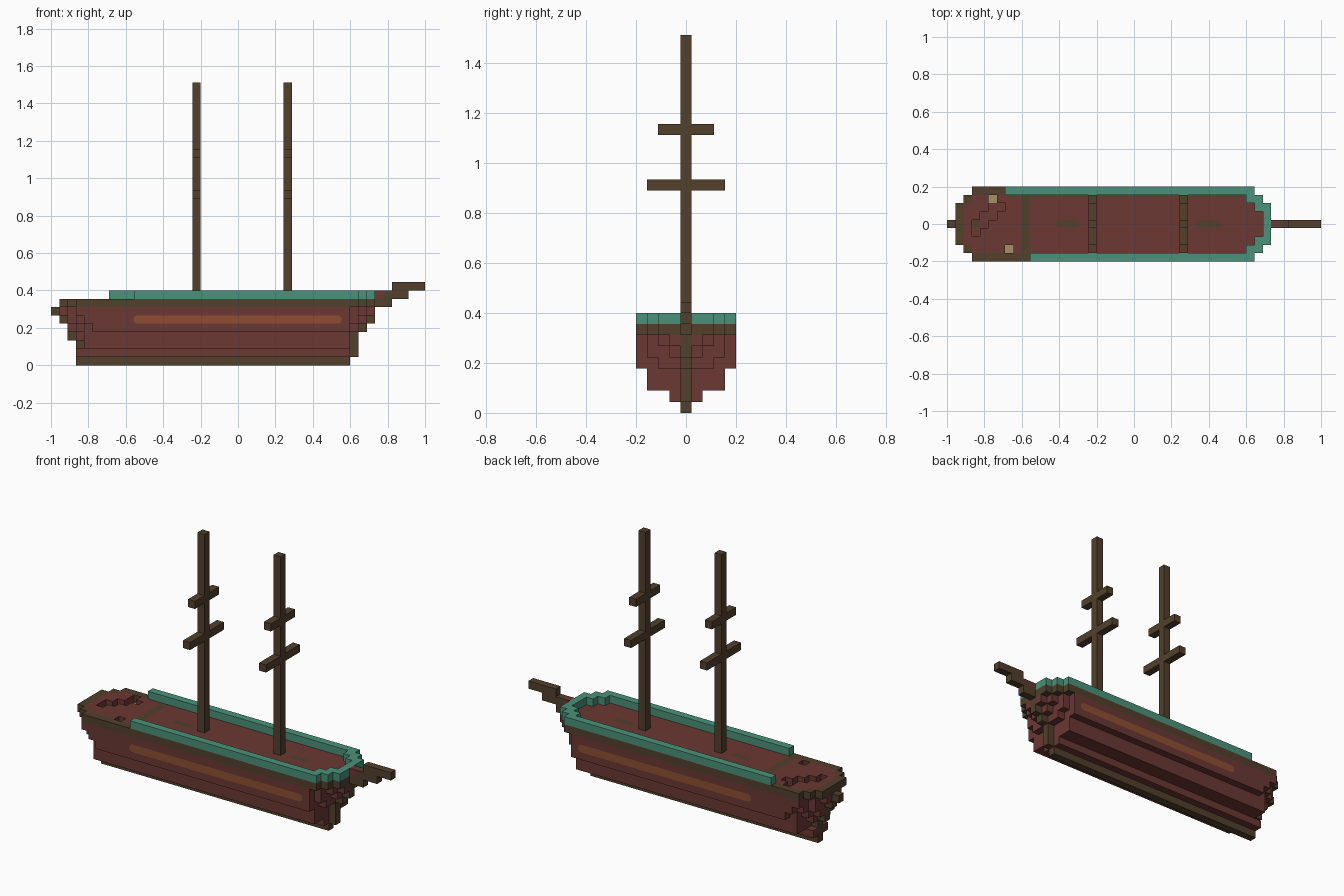
import bpy
import bmesh
import math
from mathutils import Vector

old = bpy.data.objects.get("Cube")
if old:
    bpy.data.objects.remove(old, do_unlink=True)

U = 2 / 45  # edge of one block


def make_mat(name, rgb):
    m = bpy.data.materials.new(name)
    m.use_nodes = True
    col = (*rgb, 1)
    m.diffuse_color = col
    bsdf = m.node_tree.nodes["Principled BSDF"]
    bsdf.inputs["Base Color"].default_value = col
    bsdf.inputs["Roughness"].default_value = 0.9
    return m


RED = make_mat("red wood", (0.145, 0.040, 0.033))
BROWN = make_mat("dark brown wood", (0.084, 0.051, 0.025))
TEAL = make_mat("teal paint", (0.070, 0.285, 0.195))
ORANGE = make_mat("orange paint", (0.27, 0.076, 0.032))
SAND = make_mat("pale plank", (0.38, 0.285, 0.14))


def finish(name, bm, mats):
    bmesh.ops.recalc_face_normals(bm, faces=bm.faces)
    me = bpy.data.meshes.new(name)
    bm.to_mesh(me)
    bm.free()
    for m in mats:
        me.materials.append(m)
    ob = bpy.data.objects.new(name, me)
    bpy.context.collection.objects.link(ob)
    return ob


def point(i, j, k):
    """Block corner (i along the keel, j across, k up) to model space."""
    return Vector((-1 + i * U, (j - 0.5) * U, k * U))


def blocks(name, cells, mats):
    """Mesh of the exposed faces of a {(i, j, k): material index} set."""
    bm = bmesh.new()
    for cell, mat in cells.items():
        for axis in range(3):
            for side in (0, 1):
                near = list(cell)
                near[axis] += 2 * side - 1
                if tuple(near) in cells:
                    continue
                a, b = (axis + 1) % 3, (axis + 2) % 3
                vs = []
                for da, db in ((0, 0), (1, 0), (1, 1), (0, 1)):
                    c = list(cell)
                    c[axis] += side
                    c[a] += da
                    c[b] += db
                    vs.append(bm.verts.new(point(*c)))
                if not side:
                    vs.reverse()
                bm.faces.new(vs).material_index = mat
    bmesh.ops.remove_doubles(bm, verts=bm.verts, dist=U / 100)
    bmesh.ops.dissolve_limit(bm, angle_limit=0.01, verts=bm.verts,
                             edges=bm.edges, delimit={'MATERIAL'})
    return finish(name, bm, mats)


def box(name, lo, hi, mat):
    """Box spanning block corners lo to hi."""
    bm = bmesh.new()
    bmesh.ops.create_cube(bm, size=1)
    a, b = point(*lo), point(*hi)
    for v in bm.verts:
        v.co = (a + b) / 2 + v.co * (b - a)
    return finish(name, bm, [mat])


def strip(name, x0, x1, r, place, mat):
    """Thin painted strip with round ends; place maps (x, across) to space."""
    bm = bmesh.new()
    vs = []
    for cx, start in ((x1 - r, -90), (x0 + r, 90)):
        for s in range(7):
            t = math.radians(start + s * 30)
            vs.append(bm.verts.new(place(cx + r * math.cos(t), r * math.sin(t))))
    bm.faces.new(vs)
    return finish(name, bm, [mat])


# Hull layers from keel up: first block, stern half widths, beam, bow half widths
LAYERS = [
    (3, [], 0, []),
    (3, [], 1, [0]),
    (3, [0], 3, [0]),
    (2, [0, 1], 3, [0]),
    (2, [1, 2, 3], 4, [2, 0]),
    (1, [0, 2, 3], 4, [3, 1, 0]),
    (0, [0, 1, 2], 4, [3, 2, 1]),
    (1, [2, 3], 4, [4, 3, 2]),
]
hull = {}
for k, (first, stern, beam, bow) in enumerate(LAYERS):
    middle = 36 - first - len(stern)
    for n, half in enumerate(stern + [beam] * middle + bow):
        for j in range(-half, half + 1):
            hull[(first + n, j, k)] = 0

# Dark keel, stem, stern post, top rim and deck beam
top = len(LAYERS) - 1
for (i, j, k) in hull:
    post = j == 0 and (i <= 3 or i >= 36) and k < top
    rim = k == top and (abs(j) == 4 or any(
        (i + d, j, k) not in hull for d in (-1, 1)))
    if k == 0 or post or rim or (k == top and i == 9):
        hull[(i, j, k)] = 1

# Sunken openings in the stern deck, two of them with a pale floor
holes = [(4, 1), (5, 1), (5, 2), (6, 2), (3, 0), (4, 0), (3, -1)]
for i, j in holes + [(5, 3), (7, -3)]:
    del hull[(i, j, top)]
for i, j in ((5, 3), (7, -3)):
    hull[(i, j, top - 1)] = 2
blocks("hull", hull, [RED, BROWN, SAND])

# Teal rail along both sides and around the bow
rail = {(i, 4, 8): 0 for i in range(7, 37)}
rail.update({(i, -4, 8): 0 for i in range(10, 37)})
for s in (-1, 1):
    for i, j in ((36, 3), (37, 3), (37, 2)):
        rail[(i, s * j, 8)] = 0
for j in range(-2, 3):
    rail[(38, j, 8)] = 0
blocks("rail", rail, [TEAL])

# Stepped bowsprit
sprit = {}
for k, a, b in ((7, 39, 41), (8, 39, 43), (9, 41, 45)):
    for i in range(a, b):
        sprit[(i, 0, k)] = 1 if (i, k) == (39, 8) else 0
blocks("bowsprit", sprit, [BROWN, RED])

# Masts with two yards each
for label, i in (("aft", 17), ("fore", 28)):
    box(label + "_mast", (i, 0, 8), (i + 1, 1, 34), BROWN)
    for part, half, k in (("lower", 3, 20), ("upper", 2, 25)):
        for side, a, b in (("right", -half, 0), ("left", 1, half + 1)):
            box(f"{label}_{part}_yard_{side}", (i, a, k), (i + 1, b, k + 1), BROWN)

# Painted side stripes and worn deck patches
for side, s in (("right", -1), ("left", 1)):
    strip(side + "_stripe", -0.56, 0.555, U / 2,
          lambda x, t: (x, s * (4.5 * U + 0.002), 5.5 * U + t), ORANGE)
for label, x in (("aft", -0.355), ("fore", 0.4)):
    strip(label + "_deck_patch", x - 0.065, x + 0.065, 0.018,
          lambda x, t: (x, t, 8 * U + 0.002), BROWN)
